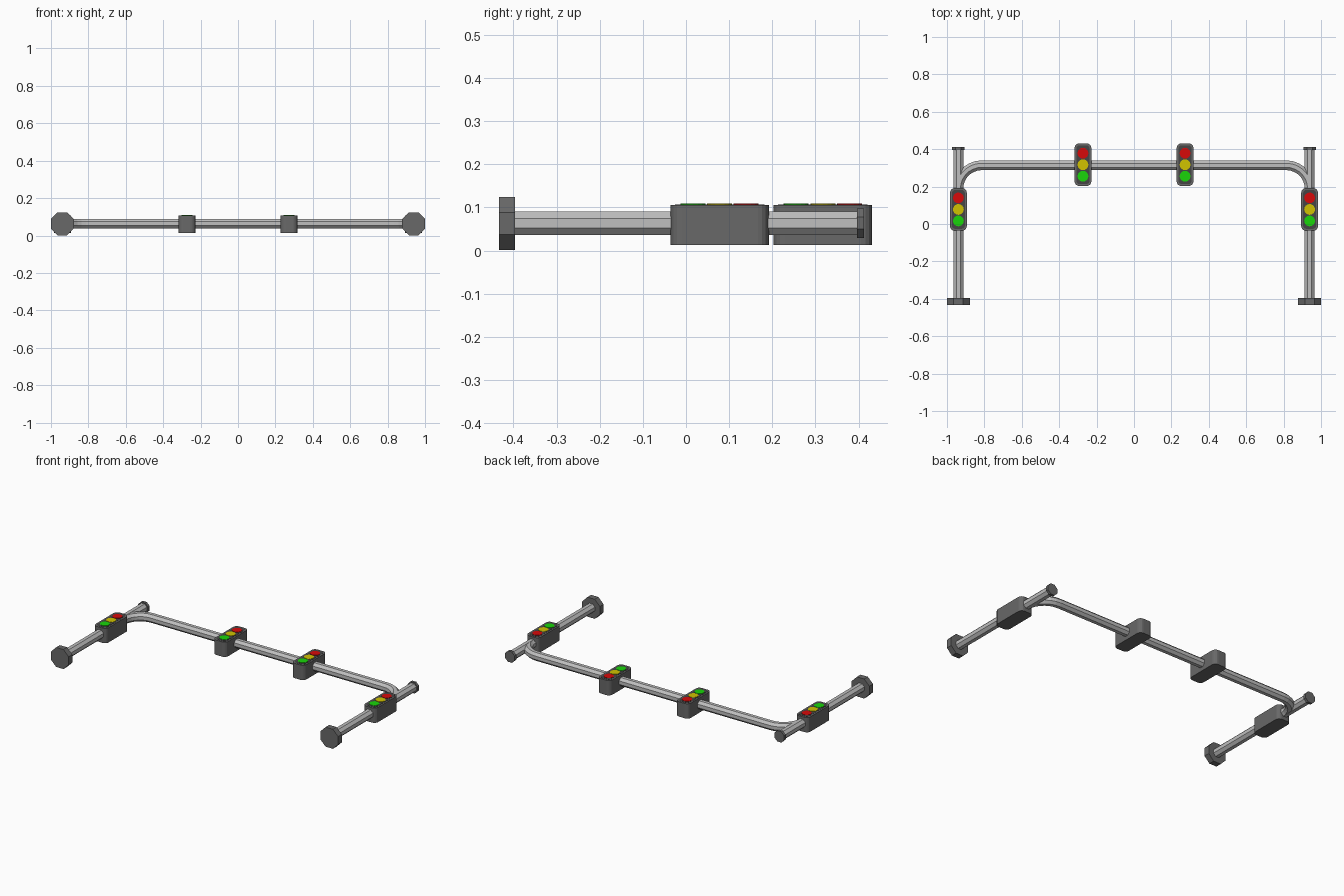
import bpy, bmesh, math
from mathutils import Vector

if "Cube" in bpy.data.objects:
    bpy.data.objects.remove(bpy.data.objects["Cube"])


def mat(name, r, g, b):
    m = bpy.data.materials.new(name)
    m.diffuse_color = (r, g, b, 1)
    m.use_nodes = True
    m.node_tree.nodes["Principled BSDF"].inputs["Base Color"].default_value = m.diffuse_color
    return m


STEEL = mat("light_steel", 0.52, 0.52, 0.52)
DARK = mat("dark_grey", 0.14, 0.14, 0.14)
PANEL = mat("panel_charcoal", 0.06, 0.06, 0.06)
RED = mat("lamp_red", 0.68, 0.003, 0.003)
YELLOW = mat("lamp_yellow", 0.64, 0.54, 0.0)
GREEN = mat("lamp_green", 0.01, 0.66, 0.003)
ZC = 0.0635   # height of the pole centre lines


def finish(name, bm, material):
    bmesh.ops.recalc_face_normals(bm, faces=bm.faces)
    me = bpy.data.meshes.new(name)
    bm.to_mesh(me)
    bm.free()
    me.materials.append(material)
    ob = bpy.data.objects.new(name, me)
    bpy.context.collection.objects.link(ob)
    return ob


def tube(name, path, apothem, material, z=ZC):
    """Sweep a flat-topped octagon along a path lying in the XY plane."""
    bm = bmesh.new()
    r = apothem / math.cos(math.pi / 8)
    pts = [Vector((x, y, z)) for x, y in path]
    rings = []
    for i, p in enumerate(pts):
        t = (pts[min(i + 1, len(pts) - 1)] - pts[max(i - 1, 0)]).normalized()
        n = Vector((t.y, -t.x, 0))
        rings.append([bm.verts.new(p + n * r * math.cos(a) + Vector((0, 0, r * math.sin(a))))
                      for a in [math.pi / 8 + k * math.pi / 4 for k in range(8)]])
    for a, b in zip(rings, rings[1:]):
        for k in range(8):
            bm.faces.new((a[k], a[(k + 1) % 8], b[(k + 1) % 8], b[k]))
    bm.faces.new(rings[0])
    bm.faces.new(rings[-1])
    return finish(name, bm, material)


def prism(name, outline, z0, z1, material):
    bm = bmesh.new()
    lo = [bm.verts.new((x, y, z0)) for x, y in outline]
    hi = [bm.verts.new((x, y, z1)) for x, y in outline]
    n = len(outline)
    for i in range(n):
        bm.faces.new((lo[i], lo[(i + 1) % n], hi[(i + 1) % n], hi[i]))
    bm.faces.new(lo)
    bm.faces.new(hi)
    return finish(name, bm, material)


def rounded(cx, cy, hx, hy, r, seg=4):
    pts = []
    for q, (sx, sy) in enumerate([(1, 1), (-1, 1), (-1, -1), (1, -1)]):
        for k in range(seg + 1):
            a = (q + k / seg) * math.pi / 2
            pts.append((cx + sx * (hx - r) + r * math.cos(a),
                        cy + sy * (hy - r) + r * math.sin(a)))
    return pts


def circle(cx, cy, r, n=16):
    return [(cx + r * math.cos(2 * math.pi * k / n), cy + r * math.sin(2 * math.pi * k / n))
            for k in range(n)]


def traffic_light(name, x, y):
    prism(name + "_housing", rounded(x, y, 0.045, 0.114, 0.025), 0.013, 0.106, DARK)
    prism(name + "_panel", rounded(x, y, 0.035, 0.104, 0.018), 0.104, 0.107, PANEL)
    for label, dy, m in (("red", 0.0615, RED), ("yellow", 0, YELLOW), ("green", -0.0615, GREEN)):
        prism(f"{name}_{label}_lamp", circle(x, y + dy, 0.029), 0.105, 0.109, m)


# Posts with base plates, end caps and one light each
for side, s in (("left", -1), ("right", 1)):
    x = s * 0.939
    tube(side + "_post", [(x, -0.41), (x, 0.405)], 0.027, STEEL)
    tube(side + "_base", [(x, -0.433), (x, -0.396)], 0.0615, DARK, 0.0625)
    tube(side + "_cap", [(x, 0.396), (x, 0.413)], 0.034, DARK)
    traffic_light(side + "_post_light", x, 0.078)
    traffic_light(side + "_bar_light", s * 0.273, 0.317)

# Cross bar curving down into both posts
R, BY = 0.125, 0.314
arc = [(-0.939 + R - R * math.cos(a), BY - R + R * math.sin(a))
       for a in [k / 7 * math.pi / 2 for k in range(8)]]
left = [(-0.939, 0.16)] + arc
tube("cross_bar", left + [(-x, y) for x, y in reversed(left)], 0.026, STEEL)
